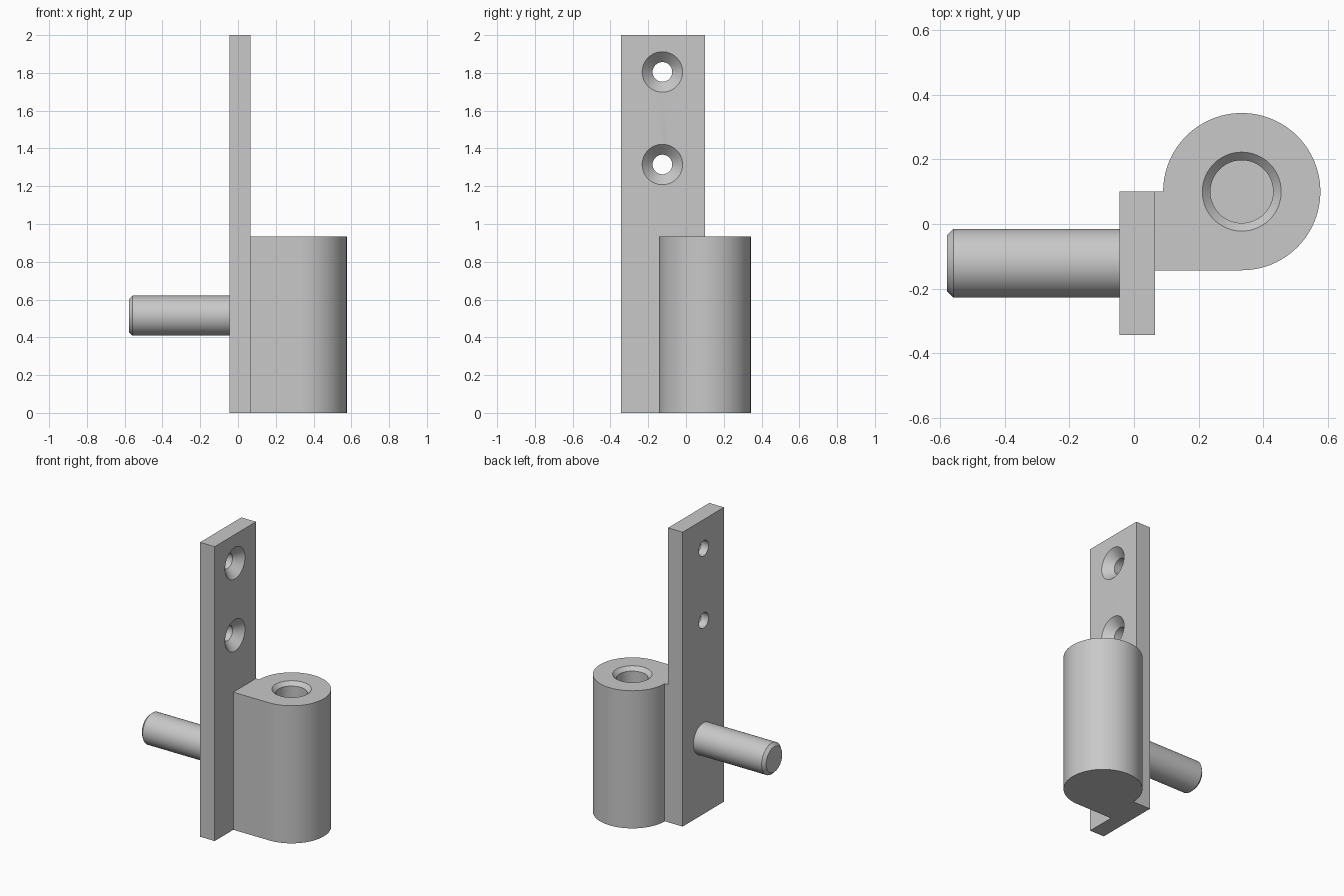
import bpy, bmesh, math
from mathutils import Matrix, Vector

if "Cube" in bpy.data.objects:
    bpy.data.objects.remove(bpy.data.objects["Cube"], do_unlink=True)

steel = bpy.data.materials.new("grey_steel")
steel.use_nodes = True
GREY = (0.58, 0.58, 0.58, 1)
steel.diffuse_color = GREY
steel.node_tree.nodes["Principled BSDF"].inputs["Base Color"].default_value = GREY

ALONG_X = Matrix.Rotation(math.pi / 2, 4, "Y")


def finish(name, bm):
    bmesh.ops.recalc_face_normals(bm, faces=bm.faces)
    mesh = bpy.data.meshes.new(name)
    bm.to_mesh(mesh)
    bm.free()
    obj = bpy.data.objects.new(name, mesh)
    bpy.context.collection.objects.link(obj)
    mesh.materials.append(steel)
    return obj


def turned(name, profile, location, rotation=Matrix(), segments=64):
    """Closed solid of revolution from (radius, height) pairs."""
    bm = bmesh.new()
    rings = []
    for r, h in profile:
        rings.append([bm.verts.new((r * math.cos(a), r * math.sin(a), h))
                      for a in (math.tau * i / segments for i in range(segments))])
    for low, high in zip(rings, rings[1:]):
        for i in range(segments):
            j = (i + 1) % segments
            bm.faces.new((low[i], low[j], high[j], high[i]))
    bm.faces.new(rings[0])
    bm.faces.new(rings[-1])
    bm.transform(Matrix.Translation(location) @ rotation)
    return finish(name, bm)


def extruded(name, outline, height):
    bm = bmesh.new()
    base = bm.faces.new([bm.verts.new((x, y, 0)) for x, y in outline])
    top = bmesh.ops.extrude_face_region(bm, geom=[base])["geom"]
    verts = [v for v in top if isinstance(v, bmesh.types.BMVert)]
    bmesh.ops.translate(bm, verts=verts, vec=(0, 0, height))
    return finish(name, bm)


def cut(target, cutter):
    mod = target.modifiers.new("cut", "BOOLEAN")
    mod.operation, mod.solver, mod.object = "DIFFERENCE", "EXACT", cutter
    bpy.context.view_layer.objects.active = target
    bpy.ops.object.modifier_apply(modifier=mod.name)
    bpy.data.objects.remove(cutter, do_unlink=True)


# Mounting plate with two countersunk screw holes
X0, X1, Y0, Y1 = -0.045, 0.065, -0.343, 0.1
plate = extruded("mounting_plate", [(X0, Y0), (X1, Y0), (X1, Y1), (X0, Y1)], 2.0)
for z in (1.805, 1.315):
    screw = [(0.052, X0 - 0.05), (0.052, X1 - 0.055), (0.107, X1), (0.107, X1 + 0.05)]
    cut(plate, turned("screw_cutter", screw, Vector((0, -0.125, z)), ALONG_X))

# Knuckle: round barrel joined tangentially to the plate, with a blind bore
CX, CY, R, TOP = 0.333, 0.1, 0.243, 0.935
arc = [(CX + R * math.cos(a), CY + R * math.sin(a))
       for a in (-math.pi / 2 + 1.5 * math.pi * i / 72 for i in range(73))]
knuckle = extruded("knuckle", [(X1, CY - R)] + arc + [(X1, CY)], TOP)
bore = [(0.097, 0.2), (0.097, TOP - 0.025), (0.122, TOP), (0.122, TOP + 0.05)]
cut(knuckle, turned("bore_cutter", bore, Vector((CX, CY, 0))))

# Side pin with a chamfered tip
pin = turned("side_pin", [(0.086, -0.578), (0.106, -0.558), (0.106, X0)],
             Vector((0, -0.121, 0.515)), ALONG_X)

# Smooth round walls, crisp edges
bpy.ops.object.select_all(action="DESELECT")
for part in (plate, knuckle, pin):
    part.select_set(True)
bpy.context.view_layer.objects.active = plate
bpy.ops.object.shade_smooth_by_angle(angle=math.radians(30))
